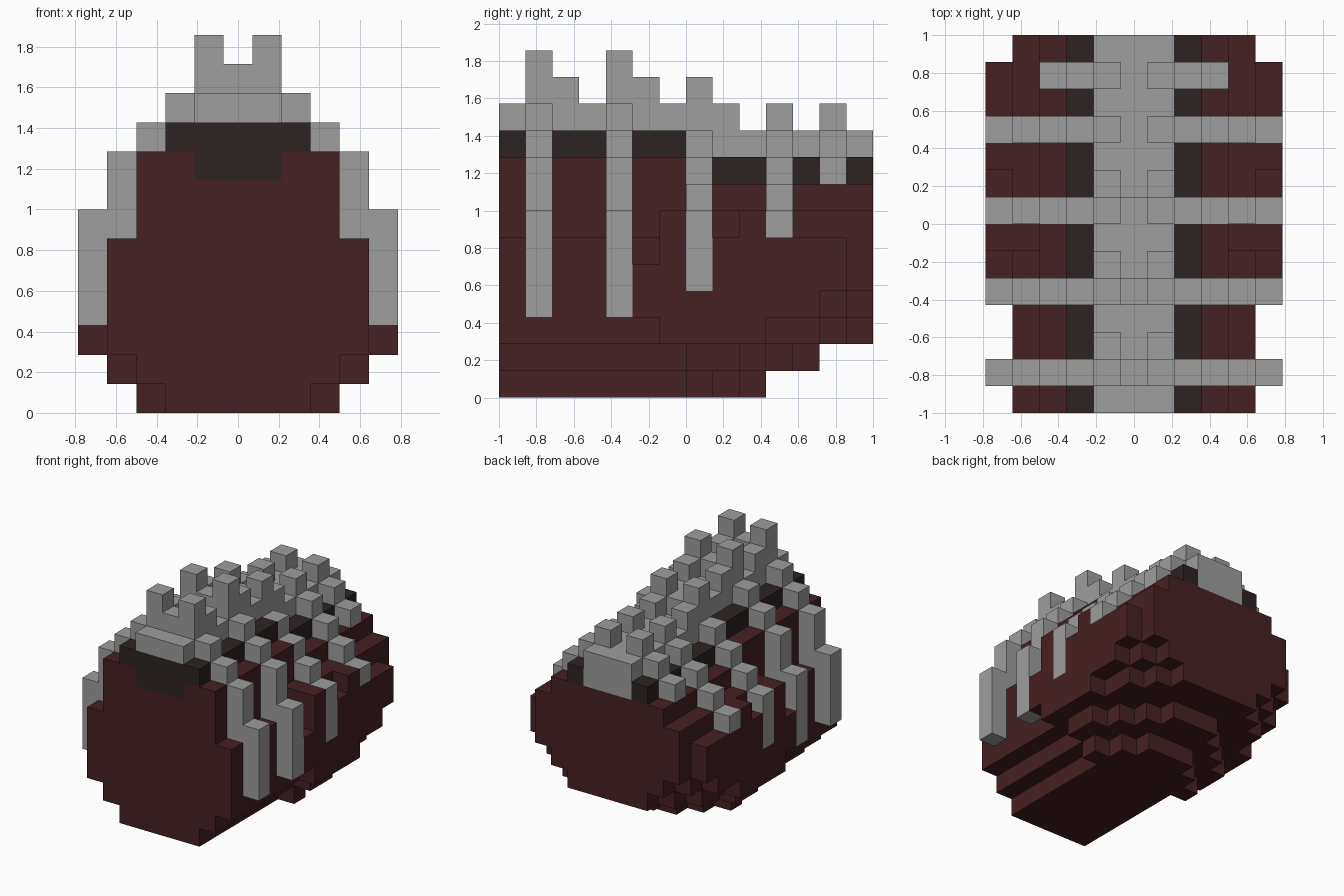
import bpy
import bmesh
from mathutils import Vector

cube = bpy.data.objects.get("Cube")
if cube:
    bpy.data.objects.remove(cube, do_unlink=True)

S = 2 / 14          # edge of one block
cells = {}          # (column, row from the front, layer) -> part name


def fill(part, cols, rows, layers):
    """Fill a block range, mirrored left to right; ranges are inclusive."""
    for i in range(cols[0], cols[1] + 1):
        for j in range(rows[0], rows[1] + 1):
            for k in range(layers[0], layers[1] + 1):
                cells[i, j, k] = cells[-i, j, k] = part


# Flesh: core, then shoulders and flanks bulging outwards
B = "body"
fill(B, (0, 3), (0, 13), (3, 7))
fill(B, (0, 3), (0, 6), (8, 8))
fill(B, (0, 2), (0, 13), (2, 2))
fill(B, (3, 3), (0, 12), (2, 2))
fill(B, (4, 4), (0, 11), (2, 2))
fill(B, (4, 4), (0, 12), (3, 3))
fill(B, (4, 4), (0, 13), (4, 5))
fill(B, (4, 4), (6, 13), (6, 6))
fill(B, (5, 5), (6, 9), (2, 2))
fill(B, (5, 5), (5, 11), (3, 3))
fill(B, (5, 5), (5, 12), (4, 4))
fill(B, (5, 5), (6, 12), (5, 5))
for row in (6, 9):
    fill(B, (5, 5), (row, row), (6, 6))

# Stepped underside, tapering towards the back
for col, last in ((0, 11), (1, 11), (2, 10), (3, 9)):
    fill(B, (col, col), (0, last), (1, 1))
fill(B, (4, 4), (7, 8), (1, 1))
fill(B, (0, 1), (0, 9), (0, 0))
fill(B, (2, 2), (0, 8), (0, 0))
fill(B, (3, 3), (7, 7), (0, 0))

# Dark strip under the spine
D = "dark_strip"
fill(D, (0, 2), (0, 6), (9, 9))
fill(D, (0, 1), (0, 0), (8, 8))
fill(D, (0, 2), (7, 13), (8, 8))

# Spine with paired knobs
P = "spine"
fill(P, (0, 1), (0, 6), (10, 10))
fill(P, (0, 1), (7, 13), (9, 9))
fill(P, (0, 1), (13, 13), (8, 8))
fill(P, (0, 0), (7, 7), (10, 10))
for row in (1, 4):
    fill(P, (0, 0), (row, row), (11, 11))
    fill(P, (1, 1), (row, row), (11, 12))
    fill(P, (1, 1), (row + 1, row + 1), (11, 11))
fill(P, (1, 1), (7, 7), (10, 11))
for row in (8, 10, 12):
    fill(P, (1, 1), (row, row), (10, 10))

# Ribs: each column outwards steps down
R = "ribs"
for row in (1, 4):
    for col, low, high in ((2, 10, 10), (3, 9, 9), (4, 6, 8), (5, 3, 6)):
        fill(R, (col, col), (row, row), (low, high))
for row, reach, bottom in ((7, 5, 4), (10, 5, 6), (12, 3, 8)):
    for col in range(2, reach + 1):
        top = 11 - col
        fill(R, (col, col), (row, row), (bottom if col == 5 else top, top))

COLORS = {
    "dark red flesh": (0.060, 0.015, 0.016, 1),
    "near black hide": (0.026, 0.017, 0.015, 1),
    "grey bone": (0.34, 0.34, 0.34, 1),
}
mats = {}
for name, color in COLORS.items():
    m = bpy.data.materials.new(name)
    m.use_nodes = True
    m.diffuse_color = color
    bsdf = next(n for n in m.node_tree.nodes if n.type == 'BSDF_PRINCIPLED')
    bsdf.inputs["Base Color"].default_value = color
    bsdf.inputs["Roughness"].default_value = 0.9
    mats[name] = m

AXES = [Vector(a) for a in ((1, 0, 0), (0, 1, 0), (0, 0, 1))]


def build(part, material):
    """Make the part's outer block faces and merge the flat ones."""
    bm = bmesh.new()
    for cell in [c for c, p in cells.items() if p == part]:
        center = Vector((cell[0], cell[1] - 6.5, cell[2] + 0.5))
        for n in range(3):
            for sign in (1, -1):
                step = AXES[n] * sign
                if tuple(c + int(d) for c, d in zip(cell, step)) in cells:
                    continue
                u, v = AXES[(n + 1) % 3] * sign, AXES[(n + 2) % 3]
                corners = (-u - v, u - v, u + v, v - u)
                bm.faces.new([bm.verts.new((center + (step + c) / 2) * S)
                              for c in corners])
    bmesh.ops.remove_doubles(bm, verts=bm.verts[:], dist=S / 100)
    bmesh.ops.dissolve_limit(bm, angle_limit=0.01, verts=bm.verts[:],
                             edges=bm.edges[:])
    mesh = bpy.data.meshes.new(part)
    bm.to_mesh(mesh)
    bm.free()
    mesh.materials.append(mats[material])
    bpy.context.collection.objects.link(bpy.data.objects.new(part, mesh))


build(B, "dark red flesh")
build(D, "near black hide")
build(P, "grey bone")
build(R, "grey bone")
